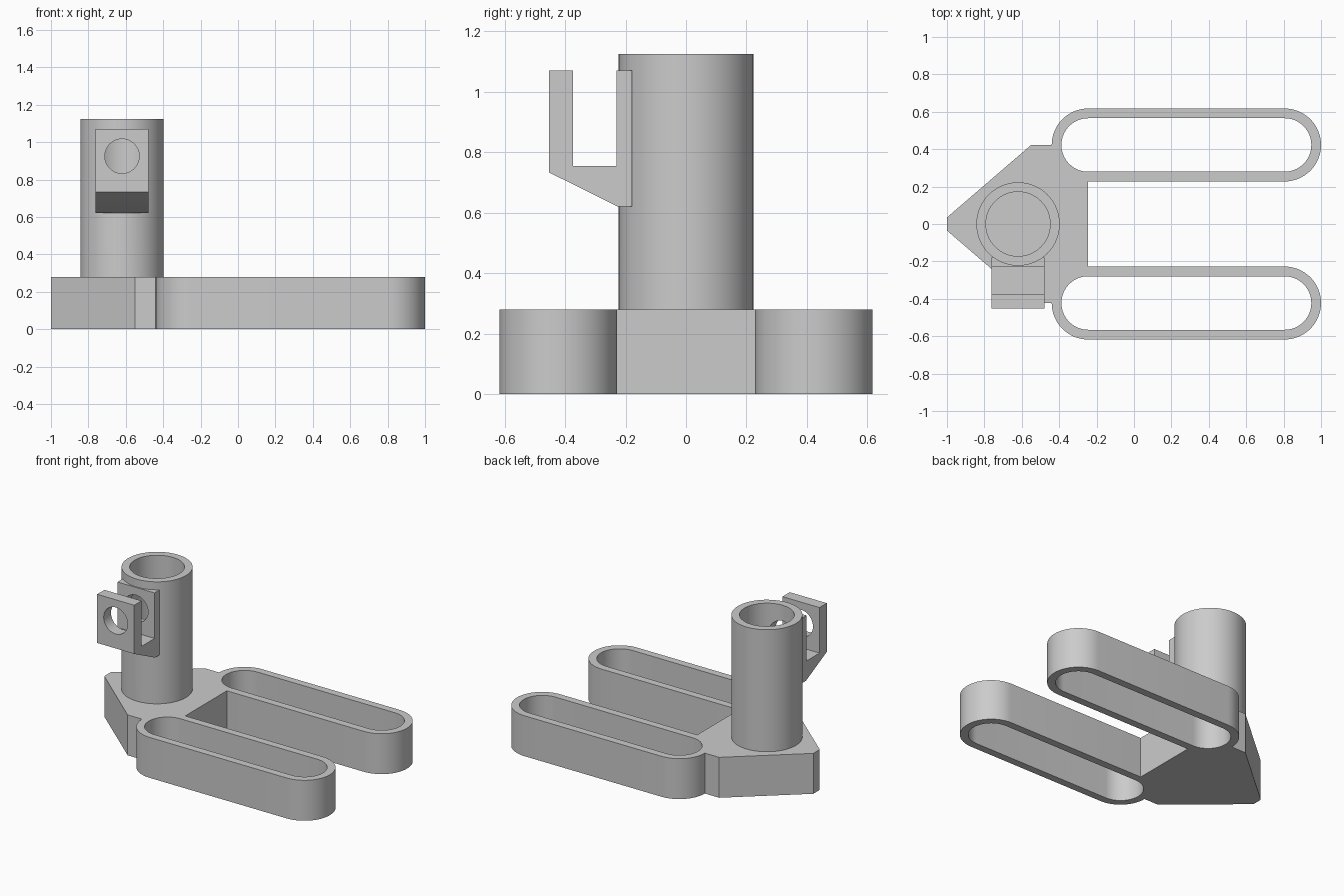
import bpy, bmesh
from math import pi, sin, cos
from mathutils import Matrix

cube = bpy.data.objects.get("Cube")
if cube:
    bpy.data.objects.remove(cube)

grey = bpy.data.materials.new("plain grey")
grey.use_nodes = True
colour = (0.6, 0.6, 0.6, 1)
grey.diffuse_color = colour
grey.node_tree.nodes["Principled BSDF"].inputs["Base Color"].default_value = colour

BASE_H = 0.28
SLOT_Y, SLOT_R, SLOT_IN = 0.4225, 0.195, 0.143
SLOT_X0, SLOT_X1 = -0.245, 0.805
TUBE_X = -0.62


def arc(cx, cy, r, a0, a1, n):
    return [(cx + r * cos(a0 + (a1 - a0) * i / n),
             cy + r * sin(a0 + (a1 - a0) * i / n)) for i in range(n + 1)]


def stadium(cy, r):
    return (arc(SLOT_X1, cy, r, -pi / 2, pi / 2, 32)
            + arc(SLOT_X0, cy, r, pi / 2, 3 * pi / 2, 32))


def finish(name, bm, smooth=True):
    bmesh.ops.recalc_face_normals(bm, faces=bm.faces)
    mesh = bpy.data.meshes.new(name)
    bm.to_mesh(mesh)
    bm.free()
    mesh.materials.append(grey)
    obj = bpy.data.objects.new(name, mesh)
    bpy.context.collection.objects.link(obj)
    if smooth:
        shade(obj)
    return obj


def shade(obj):
    bpy.ops.object.select_all(action='DESELECT')
    obj.select_set(True)
    bpy.context.view_layer.objects.active = obj
    bpy.ops.object.shade_smooth_by_angle(angle=pi / 6)


def prism(name, outline, place, smooth=True):
    """Solid between two copies of an outline; place(u, v, end) gives the point."""
    bm = bmesh.new()
    ends = [[bm.verts.new(place(u, v, e)) for u, v in outline] for e in (0, 1)]
    bm.faces.new(ends[0])
    bm.faces.new(ends[1])
    for i in range(len(outline)):
        bm.faces.new((ends[0][i - 1], ends[0][i], ends[1][i], ends[1][i - 1]))
    return finish(name, bm, smooth)


def ring_wall(name, outer, inner, z0, z1, smooth=True):
    """Upright wall between matching outer and inner outlines."""
    bm = bmesh.new()
    loops = [[bm.verts.new((x, y, z)) for x, y in pts]
             for pts, z in ((outer, z0), (outer, z1), (inner, z1), (inner, z0))]
    for k in range(4):
        a, b = loops[k - 1], loops[k]
        for i in range(len(outer)):
            bm.faces.new((a[i - 1], a[i], b[i], b[i - 1]))
    return finish(name, bm, smooth)


def cut(obj, cutter):
    mod = obj.modifiers.new("cross hole", 'BOOLEAN')
    mod.operation = 'DIFFERENCE'
    mod.solver = 'EXACT'
    mod.object = cutter
    bpy.ops.object.select_all(action='DESELECT')
    obj.select_set(True)
    bpy.context.view_layer.objects.active = obj
    bpy.ops.object.modifier_apply(modifier=mod.name)
    shade(obj)


# Two long slotted legs
for side, sign in (("left_leg", 1), ("right_leg", -1)):
    ring_wall(side + "_loop", stadium(sign * SLOT_Y, SLOT_R),
              stadium(sign * SLOT_Y, SLOT_IN), 0, BASE_H)

# Pointed hub, its inner corners following the round leg ends
half = [(-1, 0.035), (-0.55, SLOT_Y)]
half += arc(SLOT_X0, SLOT_Y, SLOT_R - 0.001, pi, 3 * pi / 2, 16)
hub = half + [(x, -y) for x, y in reversed(half)]
prism("hub", hub, lambda x, y, e: (x, y, BASE_H * e))

# Upright tube, open at the top
tube = ring_wall("tube", arc(TUBE_X, 0, 0.223, 0, 2 * pi * 63 / 64, 63),
                 arc(TUBE_X, 0, 0.172, 0, 2 * pi * 63 / 64, 63),
                 BASE_H - 0.01, 1.125, False)

# Hooked bracket on the front of the tube
profile = [(-0.453, 1.07), (-0.373, 1.07), (-0.373, 0.755), (-0.23, 0.755),
           (-0.23, 1.07), (-0.178, 1.07), (-0.178, 0.62), (-0.225, 0.62),
           (-0.453, 0.733)]
bracket = prism("bracket", profile,
                lambda y, z, e: (TUBE_X - 0.142 + 0.284 * e, y, z), False)

# Cross hole through the bracket and the front tube wall
bm = bmesh.new()
bmesh.ops.create_cone(bm, cap_ends=True, segments=48, radius1=0.092, radius2=0.092,
                      depth=0.6, matrix=Matrix.Translation((TUBE_X, -0.3, 0.925))
                      @ Matrix.Rotation(pi / 2, 4, 'X'))
cutter = finish("hole_cutter", bm, False)
cutter.hide_render = True
cut(tube, cutter)
cut(bracket, cutter)
bpy.data.objects.remove(cutter)
